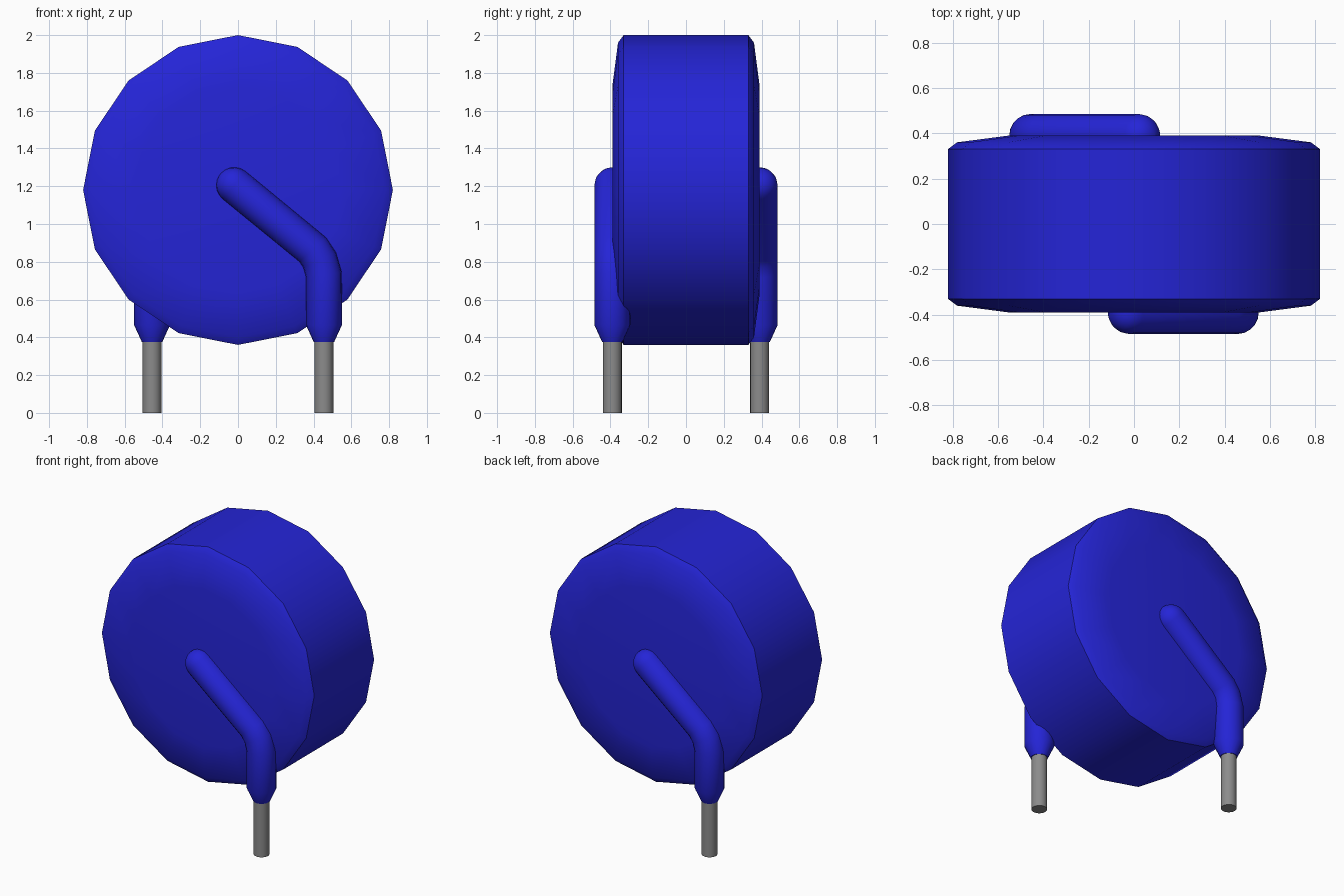
import bpy, bmesh
from math import sin, cos, pi, radians
from mathutils import Vector, Matrix

cube = bpy.data.objects.get("Cube")
if cube:
    bpy.data.objects.remove(cube, do_unlink=True)


def make_material(name, color):
    m = bpy.data.materials.new(name)
    m.use_nodes = True
    m.diffuse_color = color
    m.node_tree.nodes["Principled BSDF"].inputs["Base Color"].default_value = color
    return m


blue = make_material("blue coating", (0.018, 0.018, 0.68, 1))
grey = make_material("grey metal", (0.26, 0.26, 0.26, 1))


def loft(name, rings, material, turn=0.0):
    """Skin a list of equal rings of points and cap both ends."""
    bm = bmesh.new()
    loops = [[bm.verts.new(p) for p in ring] for ring in rings]
    n = len(loops[0])
    for a, b in zip(loops, loops[1:]):
        for i in range(n):
            j = (i + 1) % n
            bm.faces.new((a[i], a[j], b[j], b[i]))
    bm.faces.new(loops[0])
    bm.faces.new(loops[-1])
    bmesh.ops.recalc_face_normals(bm, faces=bm.faces)
    bm.transform(Matrix.Rotation(turn, 4, "Z"))
    mesh = bpy.data.meshes.new(name)
    bm.to_mesh(mesh)
    bm.free()
    mesh.materials.append(material)
    ob = bpy.data.objects.new(name, mesh)
    bpy.context.collection.objects.link(ob)
    bpy.ops.object.select_all(action="DESELECT")
    ob.select_set(True)
    bpy.context.view_layer.objects.active = ob
    bpy.ops.object.shade_smooth_by_angle(angle=radians(35))
    return ob


def tube_rings(path, y, sides=20):
    """Rings across a path of (x, z, radius) lying in a plane of constant y."""
    pts = [Vector((x, y, z)) for x, z, r in path]
    rings = []
    for k, p in enumerate(pts):
        before = (p - pts[k - 1]).normalized() if k else Vector()
        after = (pts[k + 1] - p).normalized() if k + 1 < len(pts) else Vector()
        t = (before + after).normalized()
        side = Vector((t.z, 0, -t.x))
        rings.append([p + path[k][2] * (side * cos(a) + Vector((0, 1, 0)) * sin(a))
                      for a in (2 * pi * i / sides for i in range(sides))])
    return rings


# Sixteen-sided disc body with stepped rims
profile = [(-0.39, 0.55), (-0.36, 0.78), (-0.33, 0.82),
           (0.33, 0.82), (0.36, 0.78), (0.39, 0.55)]
loft("disc_body",
     [[(r * sin(i * pi / 8), y, 1.18 + r * cos(i * pi / 8)) for i in range(16)]
      for y, r in profile], blue)

# Coated lead: domed end, slanted run, soft bend, straight drop and taper
R, LEG_X, LEG_Y = 0.095, 0.455, -0.39
start = Vector((-0.02, 1.205))
slope = Vector((0.76, -0.624)).normalized()
path = []
for a in (88, 70, 52, 35, 18, 0):
    p = start - slope * R * sin(radians(a))
    path.append((p.x, p.y, R * cos(radians(a))))
path += [(0.395, 0.865, R), (0.432, 0.81, R), (LEG_X, 0.73, R),
         (LEG_X, 0.465, R), (LEG_X, 0.375, 0.054)]
wire = [(LEG_X, 0.40, 0.05), (LEG_X, 0, 0.05)]

# Opposite lead is the same part turned half way round
for label, turn in (("front", 0), ("back", pi)):
    loft(label + "_coated_lead", tube_rings(path, LEG_Y), blue, turn)
    loft(label + "_wire_pin", tube_rings(wire, LEG_Y), grey, turn)
